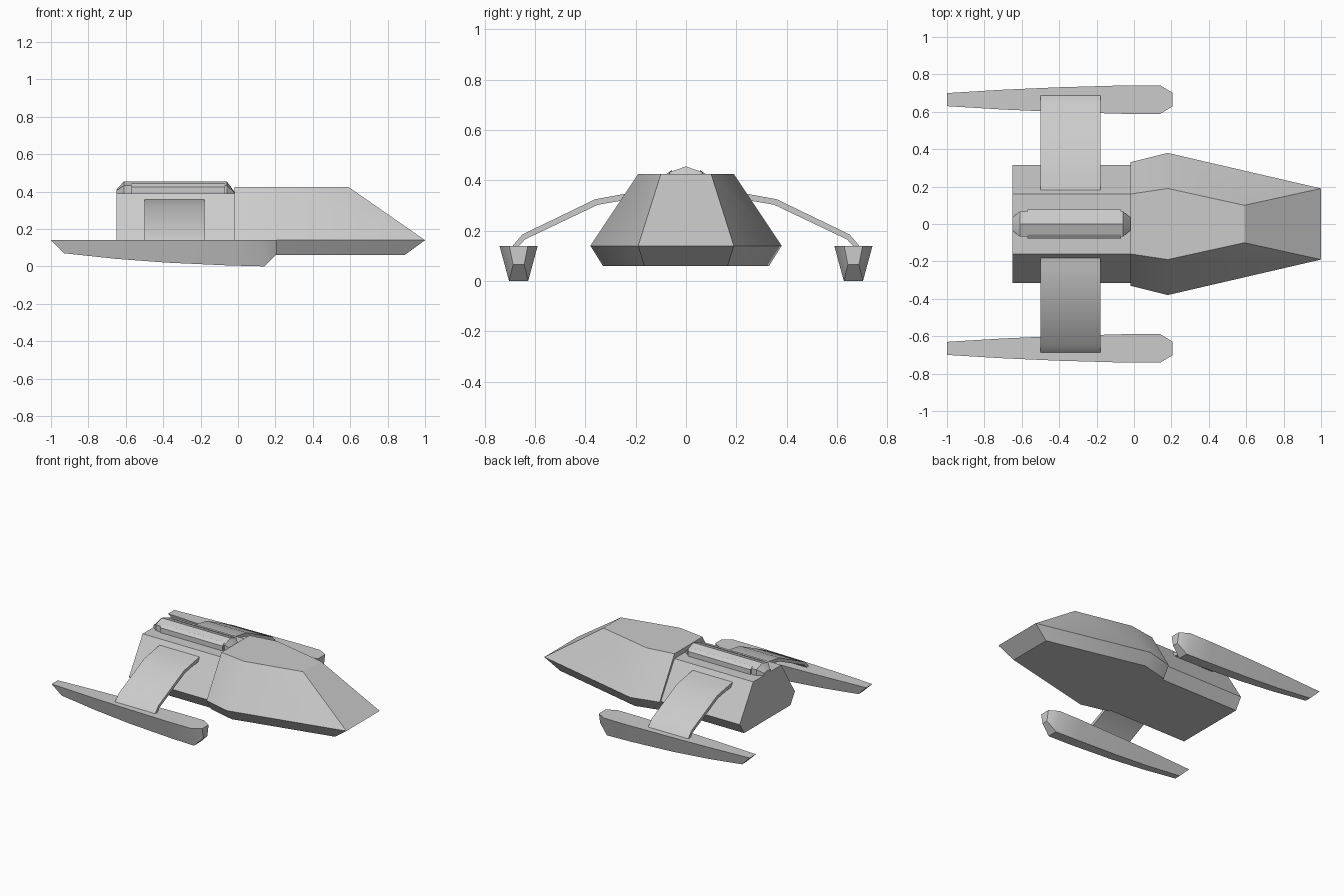
import bpy, bmesh, math

old = bpy.data.objects.get("Cube")
if old:
    bpy.data.objects.remove(old, do_unlink=True)

grey = bpy.data.materials.new("hull grey")
grey.use_nodes = True
colour = (0.6, 0.6, 0.6, 1)
grey.diffuse_color = colour
grey.node_tree.nodes["Principled BSDF"].inputs["Base Color"].default_value = colour


def loft(name, rings):
    """Join equal-length closed rings of points and cap both ends."""
    bm = bmesh.new()
    loops = [[bm.verts.new(p) for p in ring] for ring in rings]
    for a, b in zip(loops, loops[1:]):
        for i in range(len(a)):
            j = (i + 1) % len(a)
            bm.faces.new((a[i], a[j], b[j], b[i]))
    bm.faces.new(loops[0])
    bm.faces.new(loops[-1])
    bmesh.ops.recalc_face_normals(bm, faces=bm.faces)
    mesh = bpy.data.meshes.new(name)
    bm.to_mesh(mesh)
    bm.free()
    mesh.materials.append(grey)
    obj = bpy.data.objects.new(name, mesh)
    bpy.context.collection.objects.link(obj)
    bpy.ops.object.select_all(action="DESELECT")
    obj.select_set(True)
    bpy.context.view_layer.objects.active = obj
    bpy.ops.object.shade_smooth_by_angle(angle=math.radians(30))
    return obj


def mirrored(half):
    """Complete a half outline of (a, b) pairs across b = 0."""
    return half + [(a, -b) for a, b in reversed(half)]


# Forward hull: three stacked plan outlines
layers = [
    (0.06, [(-0.02, 0.28), (0.18, 0.33), (0.89, 0.165)]),
    (0.14, [(-0.02, 0.33), (0.18, 0.38), (1.0, 0.19)]),
    (0.425, [(-0.02, 0.16), (0.18, 0.19), (0.59, 0.10)]),
]
loft("forward_hull", [[(x, y, z) for x, y in mirrored(h)] for z, h in layers])

# Rear hull: one cross-section extruded along x
section = mirrored([(0.06, 0.265), (0.14, 0.315), (0.39, 0.16)])
loft("rear_hull", [[(x, y, z) for z, y in section] for x in (-0.65, -0.02)])

# Spine housing: ridged section with tapered ends
spine = []
for x, w, shoulder, ridge in [(-0.65, 0.035, 0.405, 0.41), (-0.61, 0.068, 0.432, 0.455),
                              (-0.06, 0.068, 0.432, 0.455), (-0.02, 0.035, 0.395, 0.4)]:
    spine.append([(x, w, 0.38), (x, w, shoulder), (x, 0, ridge),
                  (x, -w, shoulder), (x, -w, 0.38)])
loft("spine_housing", spine)

# Raised side rails of the spine housing
for side, label in ((1, "left"), (-1, "right")):
    rail = [(0.055, 0.38), (0.078, 0.38), (0.078, 0.425), (0.055, 0.442)]
    loft(label + "_spine_rail",
         [[(x, side * y, z) for y, z in rail] for x in (-0.57, -0.07)])

# Engine pods and curved struts on both sides
pod = [  # x of top, x of bottom, bottom z, top half width, bottom half width
    (-1.0, -0.93, 0.07, 0.035, 0.022),
    (-0.7, -0.65, 0.04, 0.053, 0.028),
    (-0.4, -0.38, 0.02, 0.066, 0.034),
    (-0.05, -0.05, 0.005, 0.076, 0.038),
    (0.14, 0.14, 0.0, 0.076, 0.038),
    (0.205, 0.205, 0.065, 0.037, 0.022),
]
strut = [(0.17, 0.358), (0.25, 0.345), (0.36, 0.325), (0.65, 0.185), (0.69, 0.138),
         (0.665, 0.138), (0.64, 0.165), (0.35, 0.303), (0.25, 0.32), (0.17, 0.33)]
for side, label in ((1, "left"), (-1, "right")):
    c = side * 0.665
    loft(label + "_engine_pod",
         [[(xt, c - wt, 0.14), (xt, c + wt, 0.14), (xb, c + wb, zb), (xb, c - wb, zb)]
          for xt, xb, zb, wt, wb in pod])
    loft(label + "_strut",
         [[(x, side * y, z) for y, z in strut] for x in (-0.5, -0.18)])
